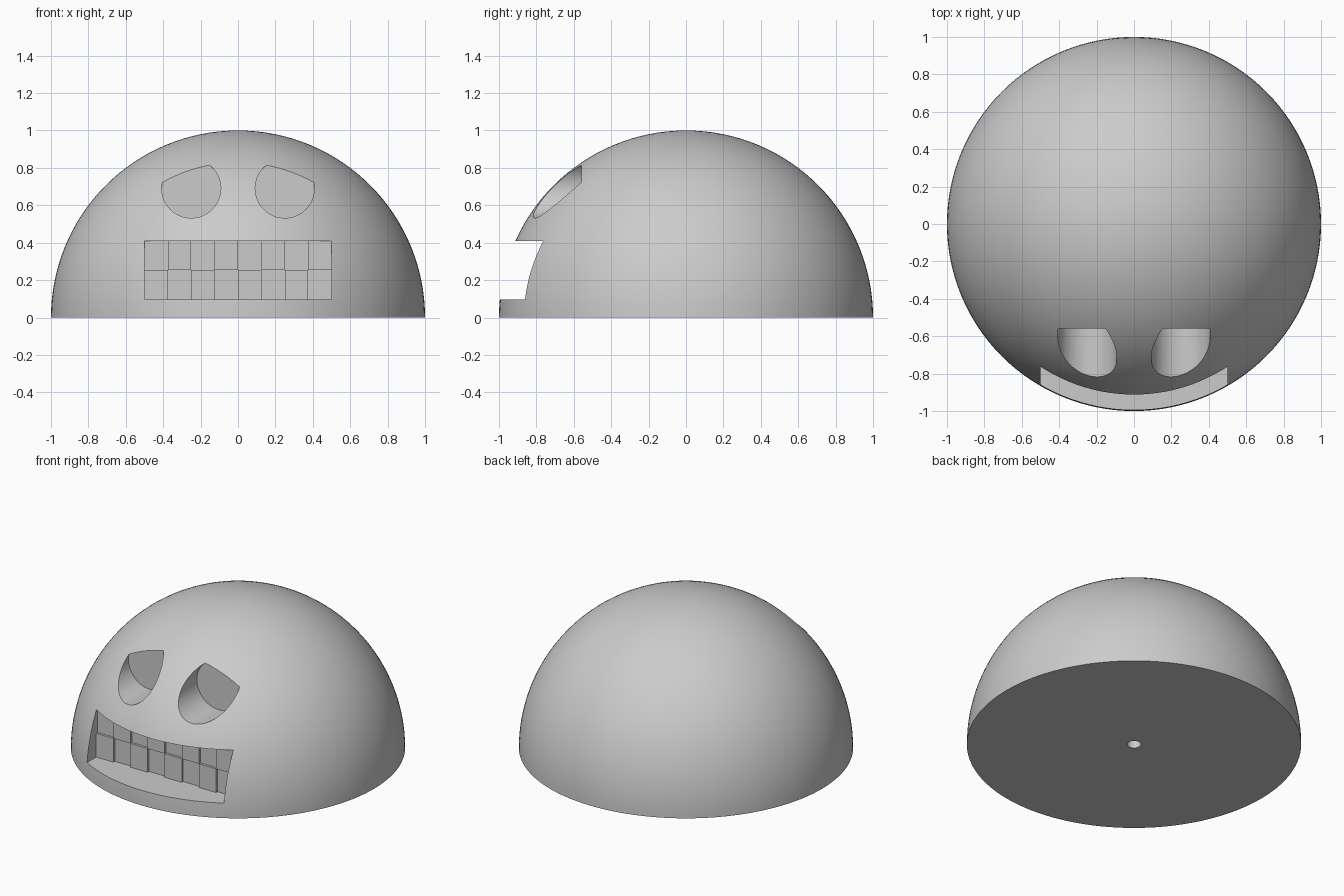
import bpy
import bmesh
from mathutils import Matrix, Vector
from math import pi, radians

old = bpy.data.objects.get("Cube")
if old:
    bpy.data.objects.remove(old, do_unlink=True)

grey = bpy.data.materials.new("plain_grey")
grey.use_nodes = True
grey.diffuse_color = (0.6, 0.6, 0.6, 1)
grey.node_tree.nodes["Principled BSDF"].inputs["Base Color"].default_value = (0.6, 0.6, 0.6, 1)


def make_object(name, bm):
    bmesh.ops.recalc_face_normals(bm, faces=bm.faces)
    mesh = bpy.data.meshes.new(name)
    bm.to_mesh(mesh)
    bm.free()
    obj = bpy.data.objects.new(name, mesh)
    bpy.context.collection.objects.link(obj)
    mesh.materials.append(grey)
    return obj


def box(name, low, high):
    low, high = Vector(low), Vector(high)
    bm = bmesh.new()
    bmesh.ops.create_cube(bm, size=1, matrix=Matrix.Translation((low + high) / 2)
                          @ Matrix.Diagonal((high - low).to_4d()))
    return make_object(name, bm)


def cylinder(name, radius, depth, matrix):
    bm = bmesh.new()
    bmesh.ops.create_cone(bm, cap_ends=True, segments=64, radius1=radius,
                          radius2=radius, depth=depth, matrix=matrix)
    return make_object(name, bm)


def select_only(obj):
    bpy.ops.object.select_all(action='DESELECT')
    obj.select_set(True)
    bpy.context.view_layer.objects.active = obj


def carve(target, cutter):
    cutter.hide_render = True
    mod = target.modifiers.new(cutter.name, 'BOOLEAN')
    mod.operation = 'DIFFERENCE'
    mod.solver = 'EXACT'
    mod.object = cutter
    select_only(target)
    bpy.ops.object.modifier_apply(modifier=mod.name)
    bpy.data.objects.remove(cutter, do_unlink=True)


# Solid half-sphere head
bm = bmesh.new()
bmesh.ops.create_uvsphere(bm, u_segments=128, v_segments=64, radius=1)
bmesh.ops.bisect_plane(bm, geom=bm.verts[:] + bm.edges[:] + bm.faces[:], dist=0.0001,
                       plane_co=(0, 0, 0), plane_no=(0, 0, 1), clear_inner=True)
bmesh.ops.holes_fill(bm, edges=[e for e in bm.edges if e.is_boundary], sides=0)
dome = make_object("dome_head", bm)

# Round eye sockets with flat backs
EYE_BACK = -0.56
for side in (-1, 1):
    place = Matrix.Translation((side * 0.25, EYE_BACK - 0.3, 0.69)) @ Matrix.Rotation(pi / 2, 4, 'X')
    carve(dome, cylinder("eye_cutter", 0.158, 0.6, place))

# Rectangular mouth recess
BACK, FLOOR, ROOF, HALF = -0.75, 0.097, 0.41, 0.5
carve(dome, box("mouth_cutter", (-HALF, -1.2, FLOOR), (HALF, BACK, ROOF)))

# Small hole in the middle of the base
carve(dome, cylinder("base_hole_cutter", 0.042, 0.6, Matrix.Identity(4)))

select_only(dome)
bpy.ops.object.shade_smooth_by_angle(angle=radians(25))

# Alternating lower and upper teeth, standing slightly proud of the mouth back
COLUMNS = 8
width = 2 * HALF / COLUMNS
middle = (FLOOR + ROOF) / 2
for i in range(COLUMNS):
    x = -HALF + i * width
    name, low, high = (("upper_tooth", middle, ROOF) if i % 2
                       else ("lower_tooth", FLOOR, middle))
    box(name, (x, BACK - 0.015, low), (x + width, BACK + 0.03, high))
